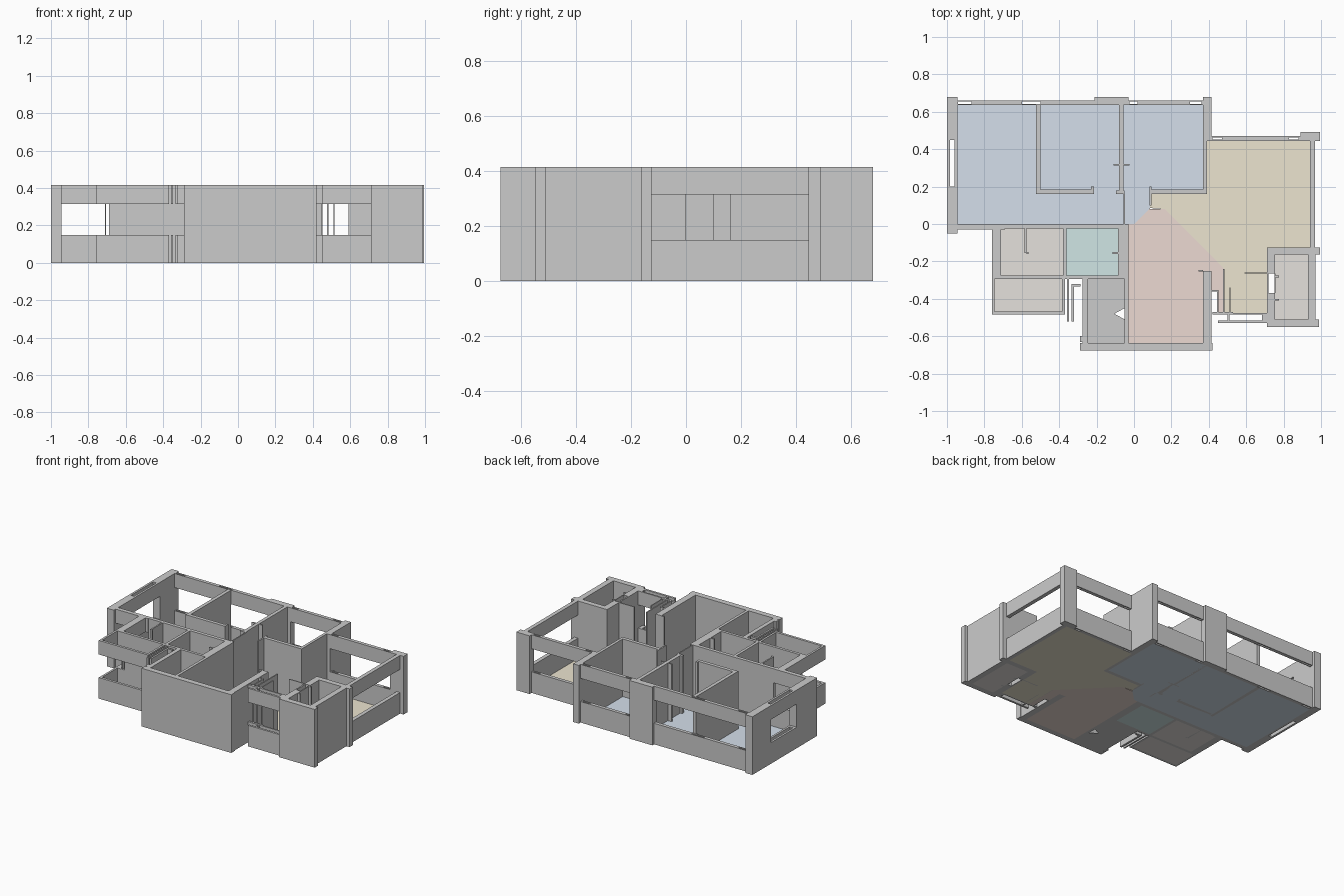
import bpy, bmesh

H, SILL, HEAD = 0.415, 0.15, 0.315   # wall top, window bottom, window top
FULL = [(0, H)]
BANDS = [(0, SILL), (HEAD, H)]       # parapet below and beam above an opening


def finish(name, bm):
    bmesh.ops.recalc_face_normals(bm, faces=bm.faces)
    me = bpy.data.meshes.new(name)
    bm.to_mesh(me)
    bm.free()
    ob = bpy.data.objects.new(name, me)
    bpy.context.collection.objects.link(ob)
    return ob


def prism(bm, pts, z0, z1):
    f = bm.faces.new([bm.verts.new((x, y, z0)) for x, y in pts])
    r = bmesh.ops.extrude_face_region(bm, geom=[f], use_keep_orig=True)
    for v in r["geom"]:
        if isinstance(v, bmesh.types.BMVert):
            v.co.z = z1


def walls(name, rects, levels=FULL):
    """Rects are (x0, x1, y0, y1), raised over each height range."""
    bm = bmesh.new()
    for x0, x1, y0, y1 in rects:
        for z0, z1 in levels:
            prism(bm, [(x0, y0), (x1, y0), (x1, y1), (x0, y1)], z0, z1)
    return finish(name, bm)


def slotted(x0, x1, y0, y1, slots):
    """Split a wall along x so that narrow slots run down through it."""
    out, x, t = [], x0, (y1 - y0) * 0.25
    for a, b in slots:
        out += [(x, a, y0, y1), (a, b, y0, y0 + t), (a, b, y1 - t, y1)]
        x = b
    out.append((x, x1, y0, y1))
    return out


def floor(name, pts, color):
    bm = bmesh.new()
    prism(bm, pts, 0, 0.004)
    ob = finish(name, bm)
    mat = bpy.data.materials.get(str(color)) or bpy.data.materials.new(str(color))
    mat.diffuse_color = (*color, 1)
    ob.data.materials.append(mat)


def rect(x0, x1, y0, y1):
    return [(x0, y0), (x1, y0), (x1, y1), (x0, y1)]


# Window walls along the back and right side
walls("back_window_wall_left", slotted(-0.945, -0.21, 0.635, 0.66,
      [(-0.94, -0.87), (-0.60, -0.50)]), BANDS)
walls("back_window_wall_middle", slotted(-0.03, 0.37, 0.635, 0.66,
      [(-0.025, 0.02), (0.30, 0.36)]), BANDS)
walls("back_window_wall_right", slotted(0.415, 0.94, 0.445, 0.47,
      [(0.42, 0.47), (0.83, 0.88)]), BANDS)
walls("right_window_wall", [(0.94, 0.968, -0.13, 0.445)], BANDS)

# Outer piers
walls("back_pier", [(-0.21, -0.03, 0.635, 0.68)])
walls("back_step_pier", [(0.37, 0.415, 0.445, 0.68)])
walls("right_corner_pier", [(0.89, 0.995, 0.445, 0.492)])

# Left wall with its window
walls("left_wall", [(-1, -0.945, -0.05, 0.18), (-1, -0.945, 0.47, 0.68)])
walls("left_window_bands", [(-1, -0.985, 0.18, 0.47), (-0.96, -0.945, 0.18, 0.47),
      (-0.985, -0.96, 0.18, 0.20), (-0.985, -0.96, 0.45, 0.47)], BANDS)

# Bedroom partitions
walls("bedroom_partitions", [
    (-0.525, -0.50, 0.16, 0.635), (-0.50, -0.22, 0.16, 0.185),
    (-0.23, -0.215, 0.16, 0.20),
    (-0.08, -0.055, 0.32, 0.635), (-0.11, -0.025, 0.312, 0.32),
    (-0.095, -0.05, 0.16, 0.18), (-0.08, -0.055, 0.18, 0.312),
    (0.09, 0.37, 0.16, 0.185), (0.083, 0.093, 0.10, 0.20),
    (0.37, 0.39, 0.16, 0.445)])
walls("hall_thin_partition", [(-0.055, -0.047, 0.0, 0.16)])

# Front of left bedroom and bathroom block
walls("left_bedroom_front_window", [(-0.945, -0.69, -0.03, 0.0)], BANDS)
walls("bath_back_wall", [(-0.69, -0.03, -0.025, 0.0)])
walls("bath_left_window", [(-0.76, -0.71, -0.295, -0.03)], BANDS)
walls("bath_front_wall", [(-0.69, -0.03, -0.295, -0.275)])
walls("bath_front_window_end", [(-0.71, -0.69, -0.295, -0.275)], BANDS)
walls("bath_corner_post", [(-0.712, -0.705, -0.295, -0.275)])
walls("bath_partitions", [
    (-0.585, -0.575, -0.155, -0.025), (-0.575, -0.565, -0.16, -0.15),
    (-0.38, -0.36, -0.275, -0.025),
    (-0.085, -0.03, -0.275, -0.025), (-0.115, -0.085, -0.16, -0.15)])

# Balcony with open band between parapet and beam
walls("balcony_rail", [
    (-0.76, -0.37, -0.485, -0.467), (-0.76, -0.745, -0.467, -0.295),
    (-0.385, -0.37, -0.467, -0.295)], BANDS)
walls("service_shaft_fins", [
    (-0.357, -0.347, -0.52, -0.295), (-0.333, -0.32, -0.52, -0.33),
    (-0.333, -0.285, -0.335, -0.32)], BANDS)

# Kitchen and front living block
walls("kitchen_left_wall", [(-0.275, -0.245, -0.635, -0.295), (-0.29, -0.275, -0.63, -0.60)])
walls("kitchen_right_wall", [(-0.05, -0.03, -0.635, -0.295)])
walls("front_wall", [(-0.29, 0.42, -0.675, -0.635)])
walls("front_block_right_wall", [(0.37, 0.415, -0.635, -0.25), (0.345, 0.37, -0.255, -0.245)])

# Entry porch bands and thin door frames
walls("porch_bands", [
    (0.42, 0.53, -0.485, -0.47), (0.53, 0.71, -0.485, -0.475),
    (0.45, 0.71, -0.53, -0.515), (0.50, 0.51, -0.515, -0.485),
    (0.685, 0.71, -0.515, -0.485)], BANDS)
walls("entry_fins", [
    (0.51, 0.517, -0.47, -0.34), (0.445, 0.453, -0.47, -0.36),
    (0.415, 0.453, -0.362, -0.352), (0.475, 0.483, -0.47, -0.24),
    (0.59, 0.71, -0.265, -0.258)])

# Utility room at the right front
walls("utility_walls", [
    (0.71, 0.995, -0.163, -0.125), (0.93, 0.97, -0.51, -0.163),
    (0.71, 0.99, -0.55, -0.51), (0.71, 0.755, -0.51, -0.37),
    (0.71, 0.755, -0.265, -0.163)])
walls("utility_door_frame", [
    (0.71, 0.72, -0.37, -0.265), (0.75, 0.757, -0.37, -0.265),
    (0.755, 0.775, -0.285, -0.275), (0.755, 0.775, -0.41, -0.40)])

# Coloured floors
BLUE, SAND, CLAY = (0.66, 0.74, 0.83), (0.84, 0.78, 0.63), (0.84, 0.70, 0.65)
TEAL, TAUPE, SAGE = (0.63, 0.79, 0.78), (0.78, 0.75, 0.72), (0.73, 0.76, 0.74)
floor("left_bedroom_floor", rect(-0.945, -0.51, 0.0, 0.635), BLUE)
floor("middle_bedroom_floor", rect(-0.51, -0.068, 0.17, 0.635), BLUE)
floor("right_bedroom_floor", rect(-0.068, 0.37, 0.17, 0.635), BLUE)
floor("hall_floor", [(-0.51, 0.0), (0.0, 0.0), (0.085, 0.085), (0.085, 0.17), (-0.51, 0.17)], BLUE)
floor("living_floor", [
    (0.39, 0.445), (0.94, 0.445), (0.94, -0.13), (0.71, -0.13), (0.71, -0.475),
    (0.483, -0.475), (0.483, -0.24), (0.165, 0.08), (0.085, 0.085), (0.085, 0.16),
    (0.39, 0.16)], SAND)
floor("dining_floor", [
    (-0.03, -0.635), (0.37, -0.635), (0.37, -0.25), (0.415, -0.25), (0.415, -0.355),
    (0.45, -0.355), (0.45, -0.475), (0.483, -0.475), (0.483, -0.24), (0.165, 0.08),
    (0.075, 0.08), (0.0, 0.0), (-0.03, 0.0)], CLAY)
floor("teal_bath_floor", rect(-0.36, -0.085, -0.275, -0.025), TEAL)
floor("left_bath_floor", rect(-0.71, -0.38, -0.275, -0.025), TAUPE)
floor("balcony_floor", rect(-0.745, -0.385, -0.467, -0.295), TAUPE)
floor("utility_floor", rect(0.755, 0.93, -0.51, -0.163), TAUPE)
floor("kitchen_floor", [
    (-0.245, -0.635), (-0.05, -0.635), (-0.05, -0.51), (-0.105, -0.48),
    (-0.05, -0.45), (-0.05, -0.295), (-0.245, -0.295)], SAGE)
